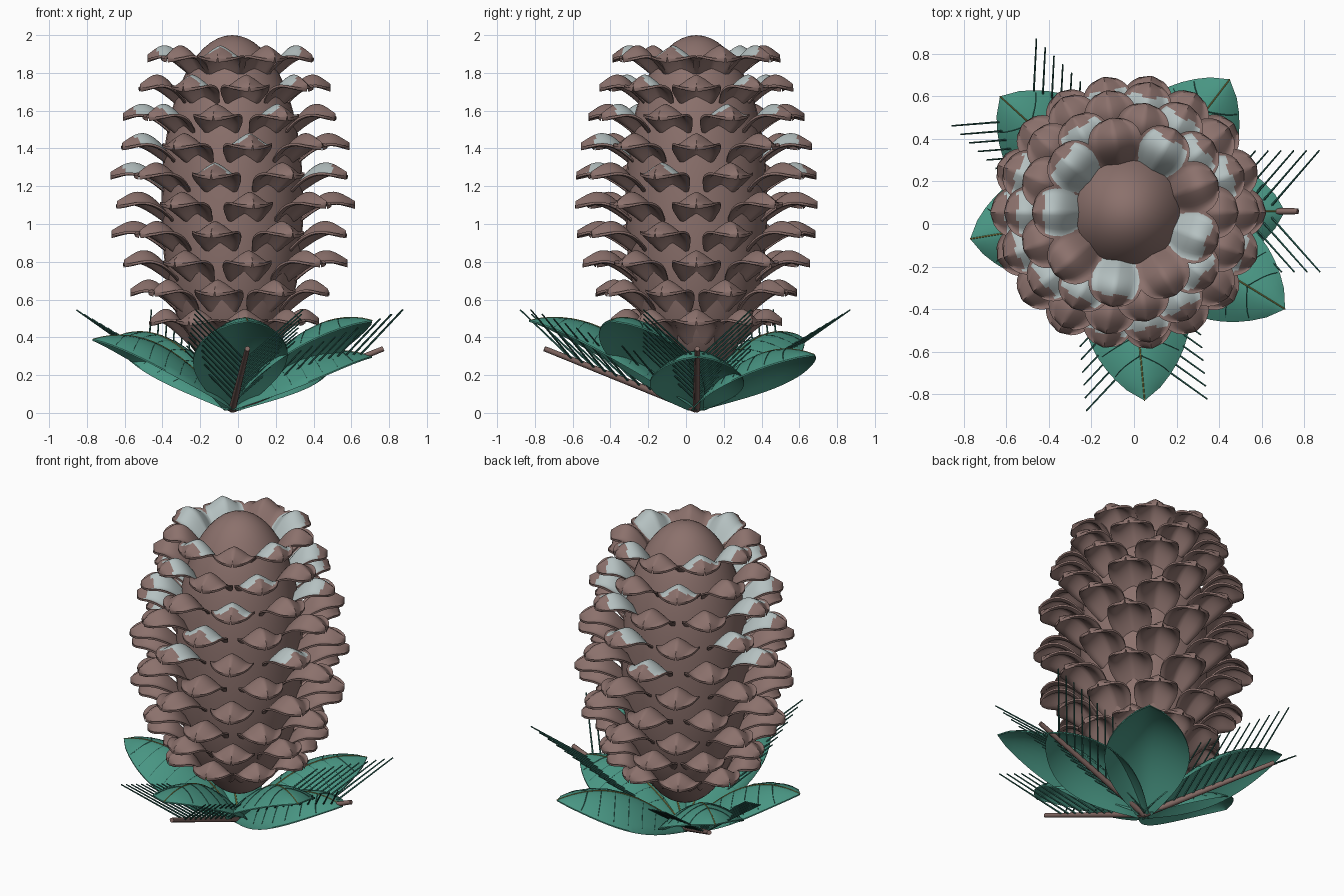
import bpy, bmesh
from math import sin, cos, pi, radians
from mathutils import Vector

if "Cube" in bpy.data.objects:
    bpy.data.objects.remove(bpy.data.objects["Cube"])


def material(name, r, g, b):
    m = bpy.data.materials.new(name)
    m.use_nodes = True
    m.diffuse_color = (r, g, b, 1)
    m.node_tree.nodes["Principled BSDF"].inputs["Base Color"].default_value = (r, g, b, 1)
    return m


BROWN = material("cone_brown", .26, .165, .15)
FROST = material("frost_white", .46, .53, .53)
GREEN = material("leaf_green", .065, .30, .225)
NEEDLE = material("needle_dark_green", .03, .14, .11)
TWIG = material("twig_brown", .22, .135, .12)
RIB = material("midrib_olive", .28, .26, .07)

AXIS = Vector((-.03, .055, 0))
UP = Vector((0, 0, 1))


def finish(bm, name, mats):
    """Turn a bmesh into a named, smooth shaded object."""
    bmesh.ops.recalc_face_normals(bm, faces=bm.faces)
    me = bpy.data.meshes.new(name)
    bm.to_mesh(me)
    bm.free()
    for m in mats:
        me.materials.append(m)
    ob = bpy.data.objects.new(name, me)
    bpy.context.collection.objects.link(ob)
    bpy.ops.object.select_all(action='DESELECT')
    ob.select_set(True)
    bpy.context.view_layer.objects.active = ob
    bpy.ops.object.shade_smooth_by_angle(angle=radians(50))


def sheet(bm, surf, nu, nv, thick, rule=None):
    """Closed thin sheet from surf(u, v), u in 0..1 and v in -1..1."""
    top, low = [], []
    for i in range(nu + 1):
        pts = [surf(i / nu, 2 * j / nv - 1) for j in range(nv + 1)]
        top.append([bm.verts.new(p) for p in pts])
        low.append([bm.verts.new(p - UP * thick) for p in pts])
    for i in range(nu):
        for j in range(nv):
            for g in (top, low):
                f = bm.faces.new((g[i][j], g[i + 1][j], g[i + 1][j + 1], g[i][j + 1]))
                if g is top and rule:
                    f.material_index = rule((i + .5) / nu, 2 * (j + .5) / nv - 1)

    def rim(a):
        return ([r[0] for r in a] + a[-1][1:] +
                [r[-1] for r in a[-2::-1]] + a[0][-2:0:-1])
    ta, la = rim(top), rim(low)
    for k in range(len(ta)):
        n = (k + 1) % len(ta)
        bm.faces.new((ta[k], ta[n], la[n], la[k]))


def tube(bm, pts, r0, r1, sides=6):
    """Tapered tube along a short list of points."""
    rings = []
    d = (pts[-1] - pts[0]).normalized()
    a = d.cross(UP).normalized()
    b = a.cross(d)
    for k, p in enumerate(pts):
        r = r0 + (r1 - r0) * k / (len(pts) - 1)
        rings.append([bm.verts.new(p + (a * cos(t) + b * sin(t)) * r)
                      for t in (2 * pi * s / sides for s in range(sides))])
    for q, w in zip(rings, rings[1:]):
        for s in range(sides):
            n = (s + 1) % sides
            bm.faces.new((q[s], q[n], w[n], w[s]))
    bm.faces.new(rings[0])
    bm.faces.new(rings[-1])


# Core of the cone, slightly fuller than an ellipsoid
CORE_Z, CORE_H = 1.1, .9


def core_radius(z):
    t = min(1, abs(z - CORE_Z) / CORE_H)
    return .375 * (1 - t ** 2.25) ** .5


bm = bmesh.new()
bmesh.ops.create_uvsphere(bm, u_segments=32, v_segments=32, radius=1)
for v in bm.verts:
    z = CORE_Z + v.co.z * CORE_H
    flat = Vector((v.co.x, v.co.y, 0)).normalized()
    v.co = AXIS + flat * core_radius(z) + UP * z
finish(bm, "cone_core", [BROWN])

# Rows of scales, alternate rows turned by half a step; some carry frost
REACH = [.45, .52, .58, .62, .645, .65, .64, .61, .54, .46]
FROSTED = [(1, 3, 4, 6, 8), (1, 3, 6, 8), (0, 1, 4, 5, 7), (2, 4, 5, 7), (2, 4, 6, 8)]


def scale_surface(angle, reach, z):
    out = Vector((cos(angle), sin(angle), 0))
    side = Vector((-sin(angle), cos(angle), 0))
    core = core_radius(z - .06) * .88

    def surf(u, v):
        w = .124 * (.5 + .5 * sin(pi * min(u / .5, 1) / 2)) * ((1 - u ** 5) ** .6 + .06)
        # hump along the middle, dipping and then flattening at the tip
        h = -.1 + .155 * sin(2.5 * u) + .012 * max(0, (u - .8) / .2) ** 2
        h += .006 * max(0, 1 - abs(v) * 5)
        # bell-shaped section with flared rims
        h -= .031 * (1 - cos(pi * v)) * sin(pi * (u * .76 + .1))
        h += .012 * max(0, abs(v) - .75) / .25
        return AXIS + out * (core + (reach - core) * u) + side * w * v + UP * (z + h)
    return surf


for row, reach in enumerate(REACH):
    bm = bmesh.new()
    z = 1.885 - .155 * row
    for k in range(9):
        angle = radians(40 * k + (20 if row % 2 == 0 else 0))
        rule = None
        if row < len(FROSTED) and k in FROSTED[row]:
            def rule(u, v, k=k):
                return int(u + .04 * sin(v * 6 + k) < .77 and abs(v) < .93)
        sheet(bm, scale_surface(angle, reach, z), 20, 16, .012, rule)
    finish(bm, "scale_row_%d" % (row + 1), [BROWN, FROST])

# Broad arched leaves under the cone, with midrib and side veins
BASE = AXIS + UP * .02
LEAF_TIPS = [(.05, -.83, .49), (.71, -.4, .49), (.71, .06, .30),
             (.45, .68, .31), (-.63, .6, .41), (-.77, -.07, .39)]


def leaf_surface(tip):
    d = Vector(tip) - BASE
    rise = d.z
    d.z = 0
    side = UP.cross(d).normalized()

    def surf(u, v):
        w = .25 * sin(pi * min(1, u ** 1.15 * .97 + .03)) ** .75
        h = rise * (1 - (1 - u) ** 1.6) + (.085 - .14 * abs(v) ** 1.7) * sin(pi * u)
        return BASE + d * u + side * w * v + UP * h
    return surf


leaves, ribs, veins = bmesh.new(), bmesh.new(), bmesh.new()
for tip in LEAF_TIPS:
    surf = leaf_surface(tip)
    sheet(leaves, surf, 16, 12, .008)
    tube(ribs, [surf(i / 16, 0) for i in range(17)], .005, .003)
    for i in range(1, 7):
        for s in (-1, 1):
            u = .1 + .11 * i
            tube(veins, [surf(u + .1 * t, s * t * .9) for t in (0, .25, .5, .75, 1)], .003, .002, 4)
finish(leaves, "leaves", [GREEN])
finish(ribs, "leaf_midribs", [RIB])
finish(veins, "leaf_side_veins", [NEEDLE])

# Twigs with paired needles
twigs, needles = bmesh.new(), bmesh.new()
for tip in [(.77, .06, .34), (.05, -.75, .34), (-.58, .59, .34)]:
    end = Vector(tip)
    tube(twigs, [BASE, end], .02, .014, 8)
    d = end - BASE
    along = Vector((d.x, d.y, 0)).normalized()
    side = UP.cross(along)
    for i in range(10):
        p = BASE + d * (.14 + .075 * i)
        for s in (-1, 1):
            tube(needles, [p, p + along * .25 + side * s * .285 + UP * .265], .006, .004, 5)
finish(twigs, "twigs", [TWIG])
finish(needles, "twig_needles", [NEEDLE])
